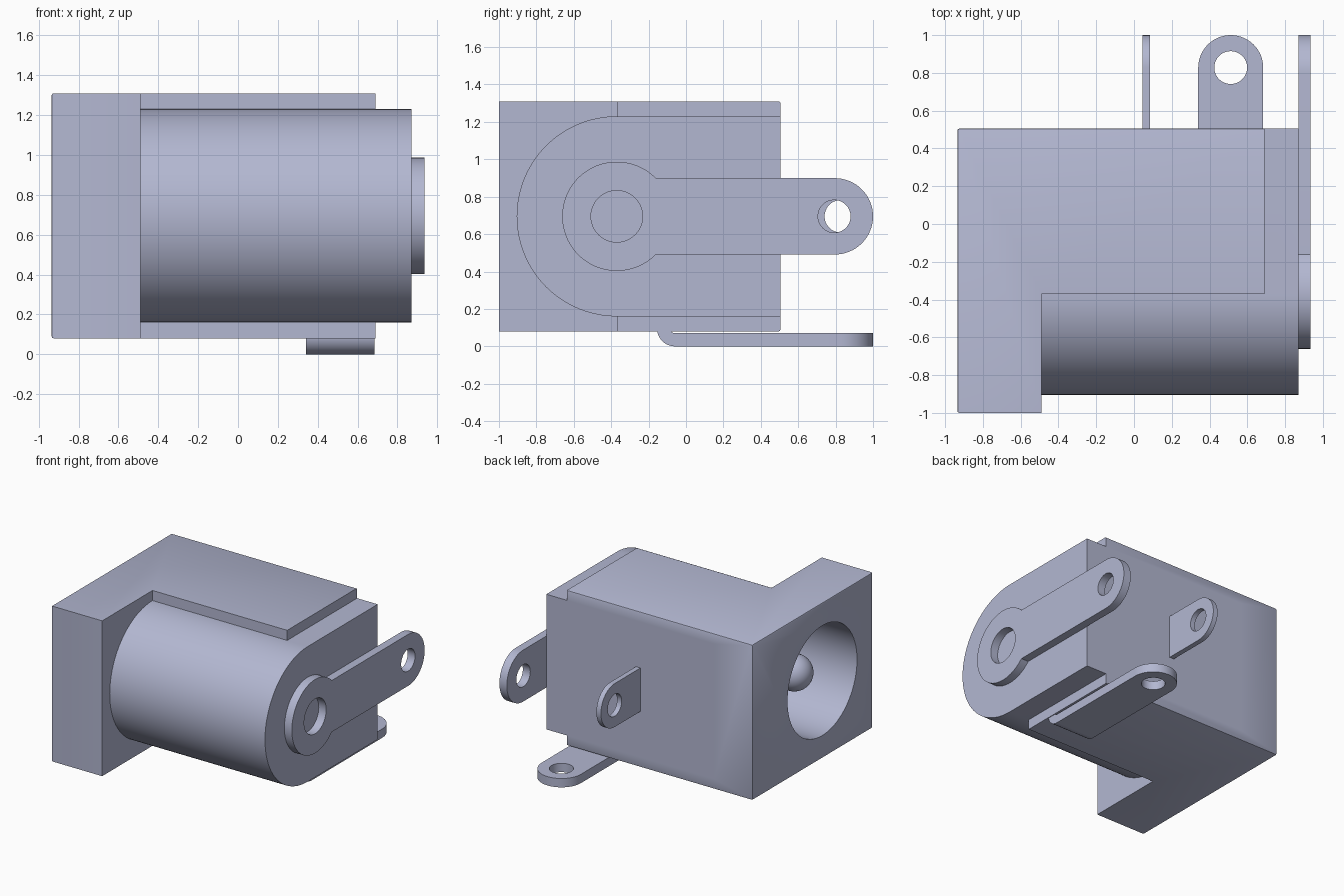
import bpy, bmesh, math
from mathutils import Matrix, Vector

cube = bpy.data.objects.get("Cube")
if cube:
    bpy.data.objects.remove(cube, do_unlink=True)

# One blue-grey colour for every part
mat = bpy.data.materials.new("blue_grey")
mat.use_nodes = True
COLOUR = (0.45, 0.475, 0.64, 1)
mat.diffuse_color = COLOUR
mat.node_tree.nodes["Principled BSDF"].inputs["Base Color"].default_value = COLOUR

# Profile planes: where profile u, v and the extrusion go
PLANES = {
    "x": lambda u, v, w: Vector((w, u, v)),   # profile in y, z
    "z": lambda u, v, w: Vector((u, v, w)),   # profile in x, y
}
CY, CZ = -0.37, 0.695                         # barrel axis
BACK = 0.505


def arc(cu, cv, r, a0, a1, n=32):
    return [(cu + r * math.cos(math.radians(a0 + (a1 - a0) * i / n)),
             cv + r * math.sin(math.radians(a0 + (a1 - a0) * i / n))) for i in range(n + 1)]


def circle(cu, cv, r, n=48):
    return arc(cu, cv, r, 0, 360, n)[:-1]


def prism(name, axis, outline, lo, hi, holes=()):
    """Extrude an outline, with optional holes, along an axis."""
    put = PLANES[axis]
    bm = bmesh.new()
    edges = []
    for loop in [outline, *holes]:
        vs = [bm.verts.new(put(u, v, lo)) for u, v in loop]
        if not holes:
            bm.faces.new(vs)
        else:
            edges += [bm.edges.new((vs[i - 1], vs[i])) for i in range(len(vs))]
    if holes:
        bmesh.ops.triangle_fill(bm, use_beauty=True, edges=edges)
    ext = bmesh.ops.extrude_face_region(bm, geom=bm.faces[:], use_keep_orig=True)
    moved = [g for g in ext["geom"] if isinstance(g, bmesh.types.BMVert)]
    bmesh.ops.translate(bm, verts=moved, vec=put(0, 0, hi - lo))
    bmesh.ops.recalc_face_normals(bm, faces=bm.faces[:])
    return to_object(name, bm)


def to_object(name, bm):
    me = bpy.data.meshes.new(name)
    bm.to_mesh(me)
    bm.free()
    me.materials.append(mat)
    ob = bpy.data.objects.new(name, me)
    bpy.context.collection.objects.link(ob)
    return ob


def activate(ob):
    bpy.ops.object.select_all(action='DESELECT')
    ob.select_set(True)
    bpy.context.view_layer.objects.active = ob


def combine(ob, other, operation):
    mod = ob.modifiers.new(operation.lower(), 'BOOLEAN')
    mod.operation, mod.object, mod.solver = operation, other, 'EXACT'
    activate(ob)
    bpy.ops.object.modifier_apply(modifier=mod.name)
    bpy.data.objects.remove(other, do_unlink=True)


def smooth(ob):
    activate(ob)
    bpy.ops.object.shade_smooth_by_angle(angle=math.radians(30))


# Housing: L-shaped block with softened socket and back edges
housing = prism("housing", "z", [(-0.935, -1), (-0.49, -1), (-0.49, CY), (0.69, CY),
                                 (0.69, BACK), (-0.935, BACK)], 0.08, 1.31)
bm = bmesh.new()
bm.from_mesh(housing.data)
soft = []
for e in bm.edges:
    mid = (e.verts[0].co + e.verts[1].co) / 2
    if mid.x < -0.93 or (mid.y > BACK - 0.005 and mid.x < 0.68):
        soft.append(e)
bmesh.ops.bevel(bm, geom=soft, offset=0.01, segments=2, profile=0.5, affect='EDGES')
bm.to_mesh(housing.data)
bm.free()

# Barrel: round at the front, straight to the back
barrel = prism("barrel", "x", arc(CY, CZ, 0.535, 90, 270, 64)
               + [(BACK, CZ - 0.535), (BACK, CZ + 0.535)], -0.6, 0.87)
combine(housing, barrel, 'UNION')

# Socket bore
bore = prism("bore_cutter", "x", circle(CY, CZ, 0.435, 72), -1.1, 0.6)
bore.hide_render = True
combine(housing, bore, 'DIFFERENCE')
smooth(housing)

# Centre pin with a domed tip, turned about the barrel axis
R = 0.138
bm = bmesh.new()
tip = [(-0.69 - R * math.cos(math.radians(a)), R * math.sin(math.radians(a)))
       for a in range(0, 91, 9)]
path = [bm.verts.new((x, CY + r, CZ)) for x, r in tip + [(0.62, R), (0.62, 0)]]
line = [bm.edges.new(p) for p in zip(path, path[1:])]
bmesh.ops.spin(bm, geom=path + line, cent=(0, CY, CZ), axis=(1, 0, 0),
               angle=math.tau, steps=40)
bmesh.ops.remove_doubles(bm, verts=bm.verts[:], dist=1e-4)
bmesh.ops.recalc_face_normals(bm, faces=bm.faces[:])
smooth(to_object("centre_pin", bm))

# Side terminal: ring around the pin with an arm to the back
HALF = 0.204
meet = math.degrees(math.asin(HALF / 0.292))
outline = arc(CY, CZ, 0.292, meet, 360 - meet, 56) + arc(0.796, CZ, HALF, -90, 90)
smooth(prism("side_terminal", "x", outline, 0.87, 0.935,
             [circle(CY, CZ, R), circle(0.793, CZ, 0.087)]))

# Back terminal: thin upright tab
outline = [(0.45, CZ - 0.172)] + arc(0.828, CZ, 0.172, -90, 90) + [(0.45, CZ + 0.172)]
smooth(prism("back_terminal", "x", outline, 0.045, 0.085, [circle(0.828, CZ, 0.087)]))

# Bottom terminal: flat tab that bends up into the housing
outline = [(0.34, -0.06)] + [(0.684, -0.06)] + arc(0.512, 0.828, 0.172, 0, 180)
smooth(prism("bottom_terminal", "z", outline, 0, 0.07, [circle(0.512, 0.828, 0.087)]))
bend = (arc(-0.06, 0.095, 0.095, 180, 270, 12)
        + arc(-0.06, 0.095, 0.025, 270, 180, 6) + [(-0.085, 0.12), (-0.155, 0.12)])
smooth(prism("bottom_terminal_bend", "x", bend, 0.34, 0.684))
